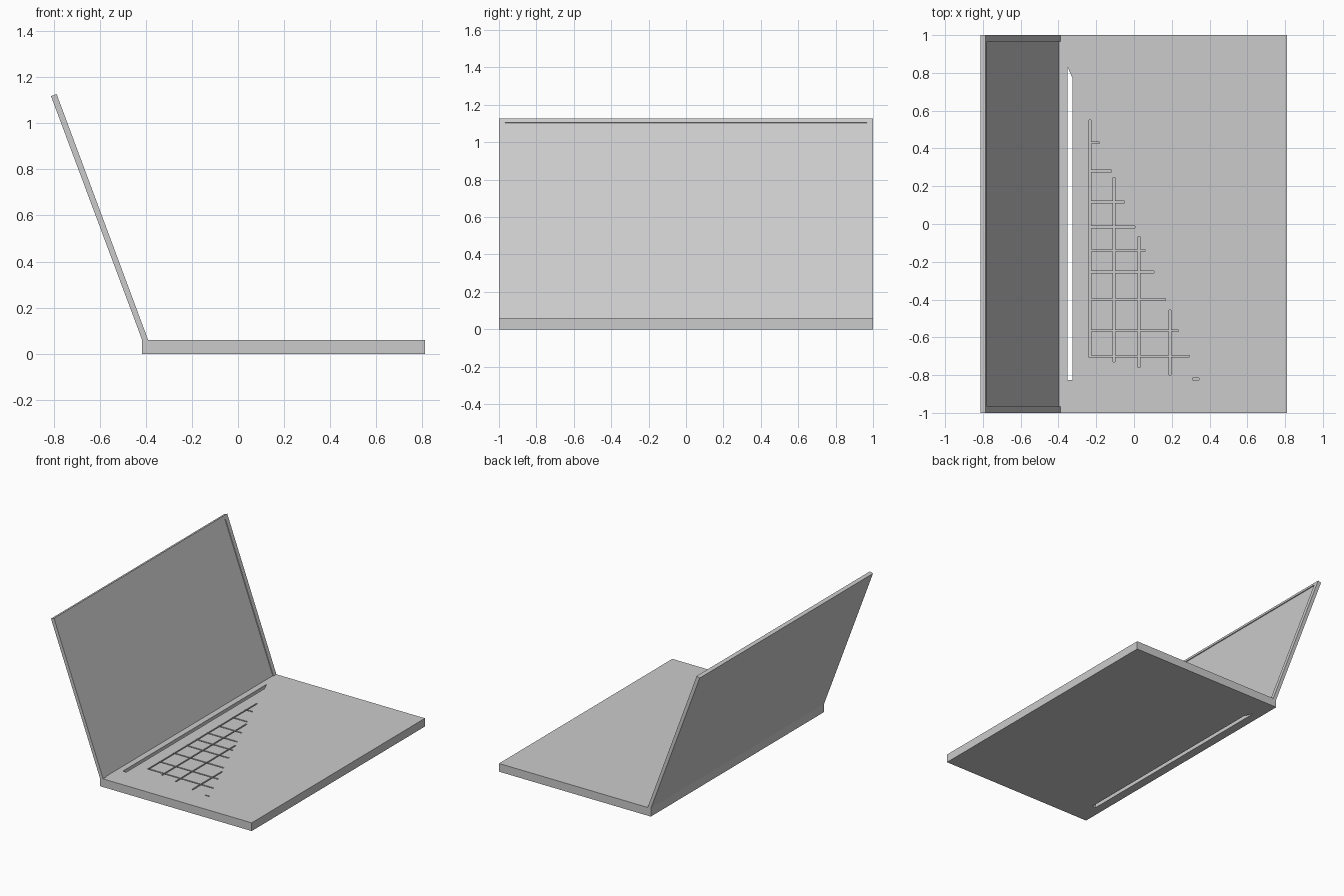
import bpy, bmesh
from mathutils import Vector

if "Cube" in bpy.data.objects:
    bpy.data.objects.remove(bpy.data.objects["Cube"])


def prism(bm, pts, vec):
    """Extrude a planar polygon along a vector into a closed solid."""
    face = bm.faces.new([bm.verts.new(p) for p in pts])
    ext = bmesh.ops.extrude_face_region(bm, geom=[face], use_keep_orig=True)
    moved = [g for g in ext["geom"] if isinstance(g, bmesh.types.BMVert)]
    bmesh.ops.translate(bm, verts=moved, vec=vec)


def make(name, prisms):
    bm = bmesh.new()
    for pts, vec in prisms:
        prism(bm, pts, vec)
    bmesh.ops.recalc_face_normals(bm, faces=bm.faces)
    me = bpy.data.meshes.new(name)
    bm.to_mesh(me)
    bm.free()
    ob = bpy.data.objects.new(name, me)
    bpy.context.collection.objects.link(ob)
    return ob


def carve(ob, cutter):
    """Subtract the cutter, bake the result and remove the cutter."""
    mod = ob.modifiers.new("carve", "BOOLEAN")
    mod.operation, mod.object, mod.solver = "DIFFERENCE", cutter, "EXACT"
    mod.use_self = True
    cutter.hide_render = True
    deps = bpy.context.evaluated_depsgraph_get()
    me = bpy.data.meshes.new_from_object(ob.evaluated_get(deps))
    ob.modifiers.clear()
    ob.data = me
    bpy.data.objects.remove(cutter)


def rect(x0, x1, y0, y1, z):
    return [(x0, y0, z), (x1, y0, z), (x1, y1, z), (x0, y1, z)]


TOP = 0.06

# Keyboard base
base = make("base", [(rect(-0.416, 0.811, -1, 1, 0), (0, 0, TOP))])

# Hinge slot passing right through the base, with one slanted end
slot = [(-0.353, -0.825, -0.1), (-0.325, -0.825, -0.1),
        (-0.325, 0.77, -0.1), (-0.353, 0.835, -0.1)]
cuts = [(slot, (0, 0, 0.3))]

# Key gaps: rows and columns of grooves ending on one diagonal
W, DEPTH = 0.005, 0.03


def groove(x0, x1, y0, y1):
    cuts.append((rect(x0, x1, y0, y1, TOP - DEPTH), (0, 0, 0.1)))


for y in (0.43, 0.28, 0.117, -0.015, -0.14, -0.255, -0.40, -0.565, -0.70, -0.82):
    start = 0.31 if y < -0.8 else -0.241
    groove(start, 0.005 - 0.42 * (y + 0.015), y - W, y + W)
for x, end in ((-0.233, -0.705), (-0.105, -0.73), (0.027, -0.76), (0.19, -0.80)):
    groove(x - W, x + W, end, -0.015 - (x - 0.005) / 0.42)
carve(base, make("base_cutter", cuts))

# Tilted lid, extruded from its side profile
foot, tip = Vector((-0.39, 0, TOP)), Vector((-0.787, 0, 1.127))
along = (tip - foot).normalized()
out = Vector((along.z, 0, -along.x))
back = tip - out * 0.026
lid = make("lid", [([(v[0], -1, v[2]) for v in
                     (foot, tip, back, (-0.416, 0, TOP))], (0, 2, 0))])

# Shallow screen recess, open at the bottom edge
low, high = foot - along * 0.1, tip - along * 0.024
pts = [low - out * 0.006, low + out * 0.05, high + out * 0.05, high - out * 0.006]
carve(lid, make("screen_cutter", [([(p.x, -0.967, p.z) for p in pts], (0, 1.934, 0))]))
